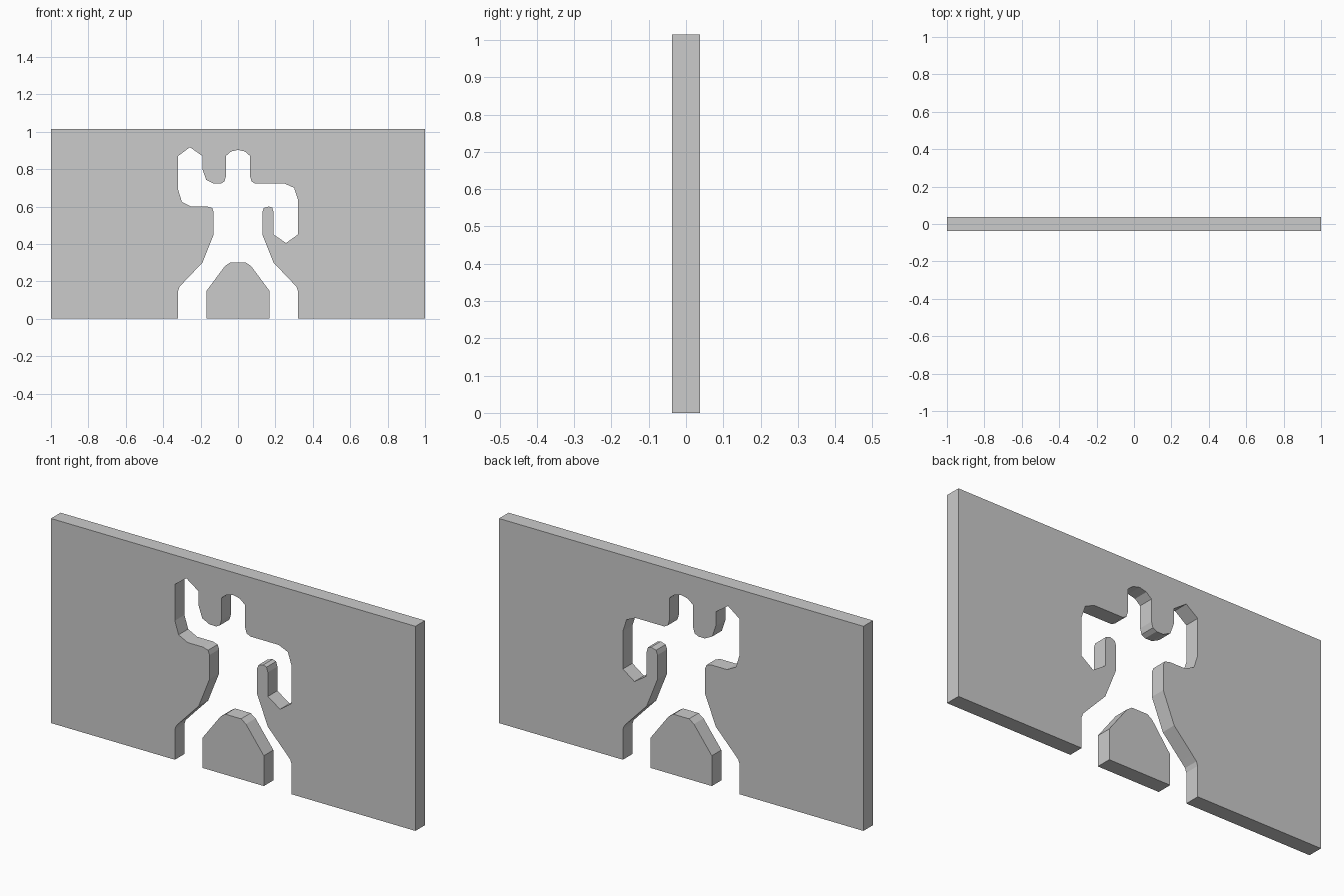
import bpy, bmesh

if "Cube" in bpy.data.objects:
    bpy.data.objects.remove(bpy.data.objects["Cube"])

HALF_DEPTH = 0.0375
HEIGHT = 1.015


def mirrored(points):
    return [(-x, z) for x, z in reversed(points)]


def slab(name, outline):
    """Extrude a closed x/z outline through the wall thickness."""
    bm = bmesh.new()
    face = bm.faces.new([bm.verts.new((x, -HALF_DEPTH, z)) for x, z in outline])
    ext = bmesh.ops.extrude_face_region(bm, geom=[face])
    verts = [g for g in ext["geom"] if isinstance(g, bmesh.types.BMVert)]
    bmesh.ops.translate(bm, verts=verts, vec=(0, 2 * HALF_DEPTH, 0))
    bmesh.ops.recalc_face_normals(bm, faces=bm.faces)
    mesh = bpy.data.meshes.new(name)
    bm.to_mesh(mesh)
    bm.free()
    obj = bpy.data.objects.new(name, mesh)
    bpy.context.collection.objects.link(obj)
    return obj


# Outer leg and waist edge, shared by both sides of the opening
left_leg = [(-0.32, 0), (-0.32, 0.15), (-0.313, 0.17), (-0.29, 0.195),
            (-0.19, 0.30), (-0.13, 0.45), (-0.13, 0.57)]

# Raised arm, from armpit around the hand to the shoulder
raised_arm = [(-0.138, 0.592), (-0.165, 0.60), (-0.25, 0.60), (-0.30, 0.625),
              (-0.32, 0.69), (-0.32, 0.87), (-0.257, 0.917), (-0.19, 0.87),
              (-0.19, 0.80), (-0.17, 0.742), (-0.13, 0.722)]

# Neck and half of the head
left_head = [(-0.093, 0.722), (-0.073, 0.733), (-0.065, 0.76),
             (-0.065, 0.87), (-0.037, 0.894)]

# Lowered arm, from shoulder around the hand to the armpit
lowered_arm = [(0.25, 0.722), (0.30, 0.70), (0.32, 0.638), (0.32, 0.45),
               (0.257, 0.405), (0.19, 0.45), (0.19, 0.57), (0.183, 0.594),
               (0.165, 0.60), (0.138, 0.592)]

# Wall with the figure-shaped opening
opening = (left_leg + raised_arm + left_head + [(0, 0.903)]
           + mirrored(left_head) + lowered_arm + mirrored(left_leg))
slab("wall_panel", [(-1, HEIGHT), (-1, 0)] + opening + [(1, 0), (1, HEIGHT)])

# Separate block between the legs
block_side = [(-0.168, 0), (-0.168, 0.15), (-0.07, 0.281), (-0.043, 0.30)]
slab("leg_gap_block", block_side + mirrored(block_side))
